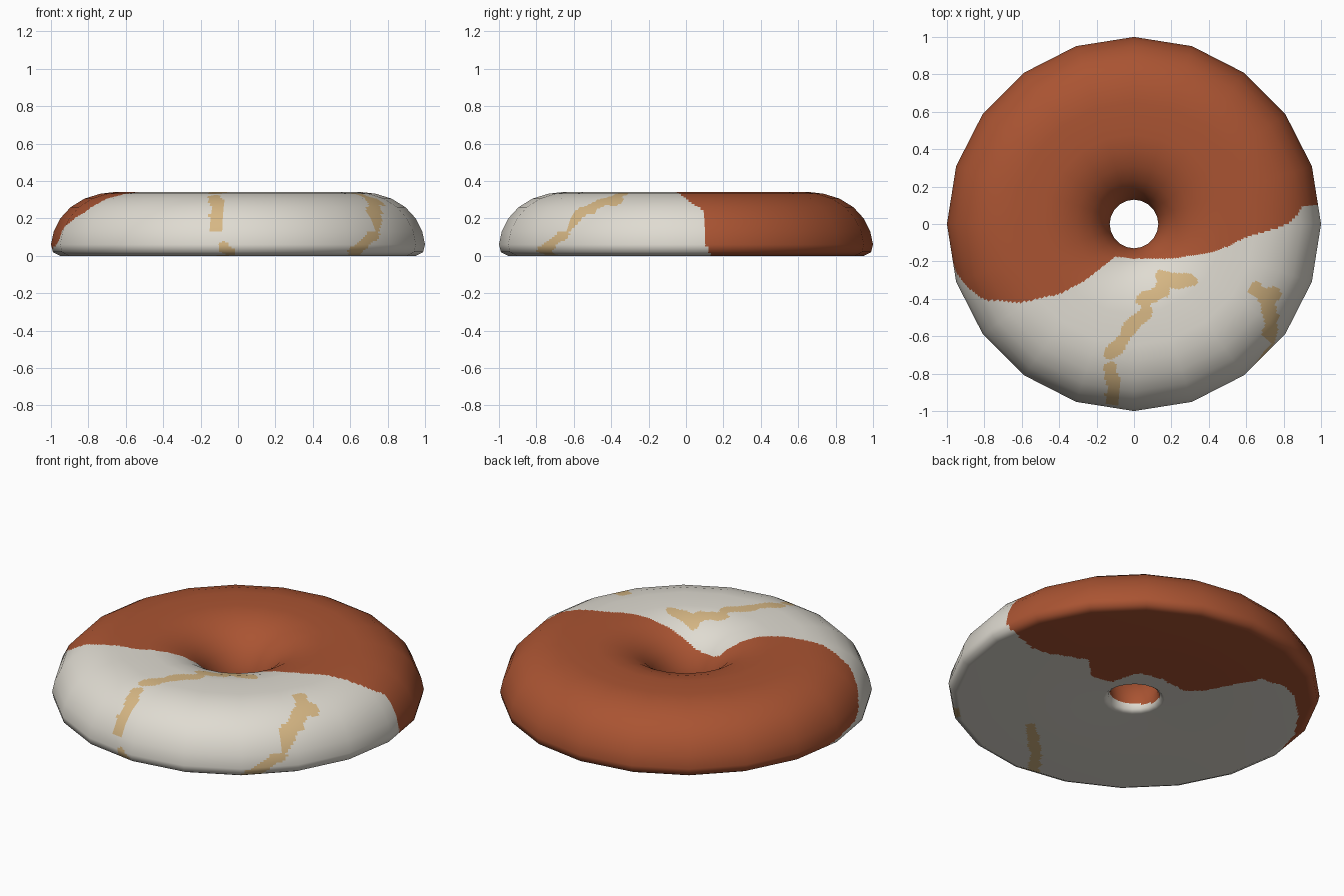
import bpy, math
from mathutils import Vector, noise

if "Cube" in bpy.data.objects:
    bpy.data.objects.remove(bpy.data.objects["Cube"])

SIDES, SUB, STEP = 20, 18, 0.011

# Ring cross-section (radius, height), from inner bottom edge outward and over the top
outer = [(1.0, .06), (.985, .13), (.95, .20), (.895, .26), (.82, .306), (.735, .332), (.65, .342)]
prof = [(.165, 0), (.95, 0), (.99, .02)] + outer
prof += [(1.13 - r, z) for r, z in reversed(outer)] + [(.14, .02)]
P = [Vector(p) for p in prof]
n = len(P)


def seg_normal(i):
    d = P[(i + 1) % n] - P[i % n]
    return Vector((d.y, -d.x))          # length weighted


N = [(seg_normal(i - 1) + seg_normal(i)).normalized() for i in range(n)]

# Refine the profile along straight segments, keeping smooth normals
pts, nrm = [], []
for i in range(n):
    j = (i + 1) % n
    k = max(1, math.ceil((P[j] - P[i]).length / STEP))
    for s in range(k):
        pts.append(P[i].lerp(P[j], s / k))
        nrm.append(N[i].lerp(N[j], s / k).normalized())

# Revolve into a 20-sided ring
verts, normals, faces = [], [], []
m, cols = len(pts), SIDES * SUB
for c in range(cols):
    side, t = divmod(c, SUB)
    t /= SUB
    a, b = (2 * math.pi * (side + q) / SIDES for q in (0, 1))
    d = Vector((math.cos(a), math.sin(a))).lerp(Vector((math.cos(b), math.sin(b))), t)
    u = d.normalized()
    for p, q in zip(pts, nrm):
        verts.append((p.x * d.x, p.x * d.y, p.y))
        normals.append((q.x * u.x, q.x * u.y, q.y))
    e = (c + 1) % cols
    for k in range(m):
        l = (k + 1) % m
        faces.append((c * m + k, e * m + k, e * m + l, c * m + l))

# Edge of the red area seen from the top and from the bottom (x, y)
TOP = [(-1, -.10), (-.95, -.26), (-.89, -.34), (-.8, -.405), (-.6, -.42), (-.4, -.375),
       (-.26, -.30), (-.1, -.175), (0, -.185), (.2, -.185), (.4, -.155), (.5, -.12),
       (.6, -.07), (.8, -.01), (.86, .03), (.9, .09), (.95, .105), (1, .10)]
BOTTOM = [(-.96, .2), (-.92, .24), (-.795, .43), (-.64, .58), (-.53, .63), (-.39, .615),
          (-.325, .495), (-.23, .32), (-.15, .245), (.02, .26), (.15, .245), (.18, .19),
          (.21, .07), (.33, .04), (.46, .17), (.64, .095), (.78, .07), (.95, .14)]

# Tan streaks: top in (x, y), lower wall in (x, z), bottom in (x, y)
STREAK_TOP = [[(.30, -.30), (.22, -.31)], [(.22, -.30), (.14, -.275)],
              [(.16, -.29), (.15, -.36), (.05, -.41)], [(.06, -.47), (-.02, -.55), (-.08, -.65)],
              [(-.08, -.65), (-.12, -.69)], [(-.12, -.77), (-.11, -.86), (-.12, -.97)],
              [(.65, -.35), (.70, -.40), (.74, -.50), (.725, -.60)], [(.70, -.40), (.76, -.37)]]
STREAK_WALL = [[(-.08, .05), (-.045, .02)], [(.725, .12), (.69, .07), (.62, .02)]]
STREAK_BOTTOM = [[(-.10, -.97), (.03, -.78), (.24, -.58)]]


def interp(tab, x):
    if x <= tab[0][0]:
        return tab[0][1]
    for (x0, y0), (x1, y1) in zip(tab, tab[1:]):
        if x <= x1:
            return y0 + (y1 - y0) * (x - x0) / (x1 - x0)
    return tab[-1][1]


def near(lines, p, w):
    for line in lines:
        for a, b in zip(line, line[1:]):
            a, b = Vector(a), Vector(b)
            d = b - a
            t = max(0, min(1, (p - a).dot(d) / d.length_squared))
            if (p - a - d * t).length < w:
                return True
    return False


def colour(co):
    x, y, z = co
    t = max(0, min(1, 1 - z / .06))
    edge = interp(TOP, x) * (1 - t) + interp(BOTTOM, x) * t
    if y > edge + .012 * t * noise.noise(co * 20):
        return 0
    if y < -.2 and -.2 < x < .82:
        w = .036 + .016 * noise.noise(co * 18)
        if z > .13 and near(STREAK_TOP, Vector((x, y)), w):
            return 2
        if .004 < z <= .13 and y < -.5 and near(STREAK_WALL, Vector((x, z)), w * .8):
            return 2
        if z <= .004 and near(STREAK_BOTTOM, Vector((x, y)), w * .8):
            return 2
    return 1


mesh = bpy.data.meshes.new("ring_body")
mesh.from_pydata(verts, [], faces)
for name, rgb in (("rust_red", (.40, .088, .032)), ("off_white", (.74, .71, .64)),
                  ("tan", (.67, .47, .23))):
    mat = bpy.data.materials.new(name)
    mat.diffuse_color = (*rgb, 1)
    mat.use_nodes = True
    mat.node_tree.nodes["Principled BSDF"].inputs["Base Color"].default_value = mat.diffuse_color
    mesh.materials.append(mat)
for f in mesh.polygons:
    f.material_index = colour(f.center)
    f.use_smooth = True
mesh.update()
mesh.normals_split_custom_set_from_vertices(normals)
ring = bpy.data.objects.new("ring_body", mesh)
bpy.context.collection.objects.link(ring)
